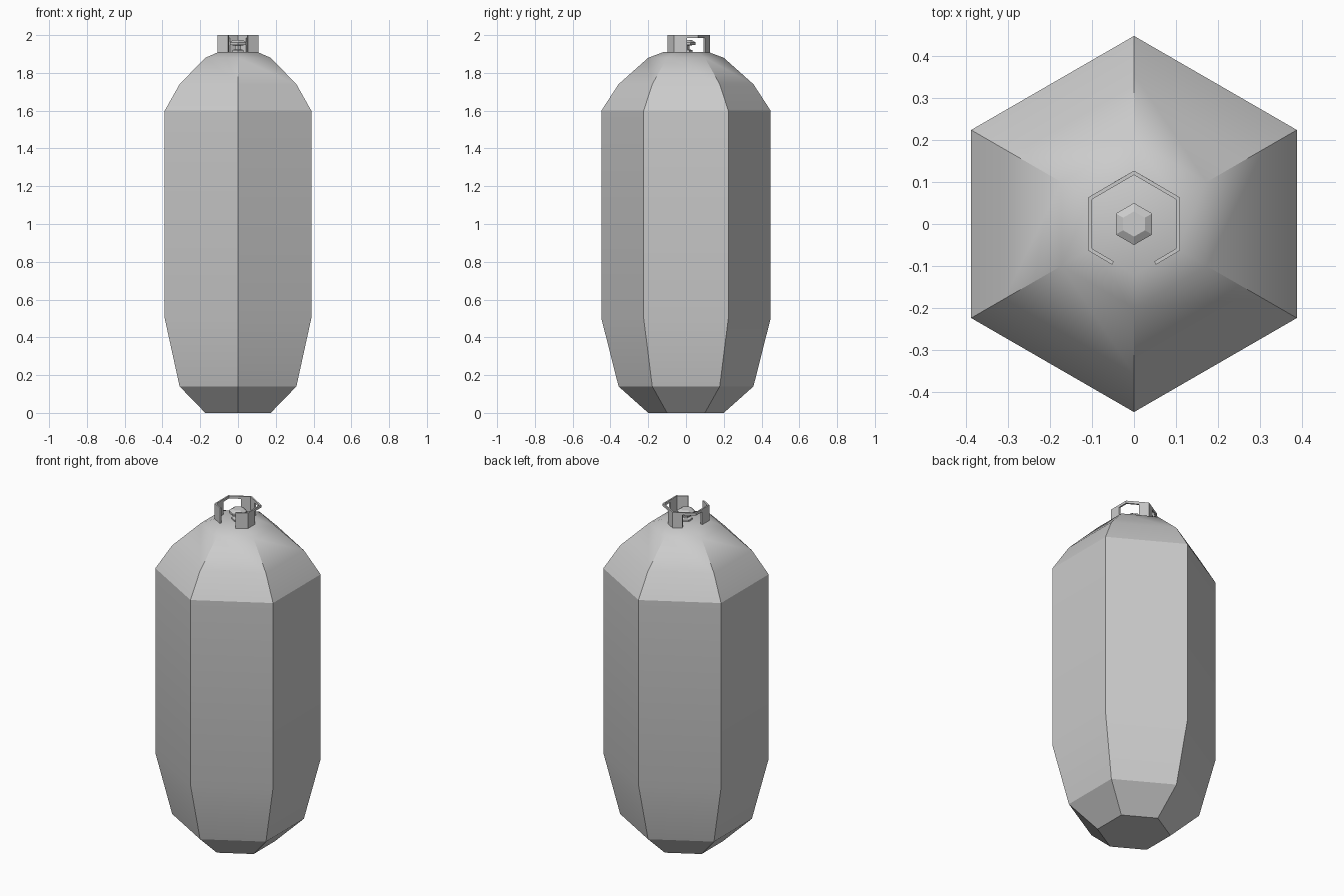
import bpy, bmesh
from math import pi, sin, cos, radians

if "Cube" in bpy.data.objects:
    bpy.data.objects.remove(bpy.data.objects["Cube"])


def finish(bm, name, angle=28):
    bmesh.ops.recalc_face_normals(bm, faces=bm.faces)
    mesh = bpy.data.meshes.new(name)
    bm.to_mesh(mesh)
    bm.free()
    ob = bpy.data.objects.new(name, mesh)
    bpy.context.collection.objects.link(ob)
    bpy.ops.object.select_all(action='DESELECT')
    ob.select_set(True)
    bpy.context.view_layer.objects.active = ob
    bpy.ops.object.shade_smooth_by_angle(angle=radians(angle))
    return ob


def hex_lathe(name, profile):
    """Six-sided turned solid, corners on the y axis; profile is (radius, z)."""
    bm = bmesh.new()
    rings = [[bm.verts.new((r * sin(i * pi / 3), r * cos(i * pi / 3), z)) for i in range(6)]
             for r, z in profile]
    for a, b in zip(rings, rings[1:]):
        for i in range(6):
            j = (i + 1) % 6
            bm.faces.new((a[i], a[j], b[j], b[i]))
    bm.faces.new(rings[0])
    bm.faces.new(rings[-1])
    return finish(bm, name)


def strip(name, path, z0, z1, inner=0.92):
    """Thin upright wall along an open path, thickened inwards."""
    bm = bmesh.new()
    secs = []
    for x, y in path:
        secs.append([bm.verts.new((x * s, y * s, z))
                     for s, z in ((1, z0), (1, z1), (inner, z1), (inner, z0))])
    for a, b in zip(secs, secs[1:]):
        for i in range(4):
            j = (i + 1) % 4
            bm.faces.new((a[i], a[j], b[j], b[i]))
    bm.faces.new(secs[0])
    bm.faces.new(secs[-1])
    return finish(bm, name)


# Tank body
hex_lathe("tank_body", [(0.2, 0), (0.357, 0.14), (0.448, 0.5), (0.448, 1.6),
                        (0.357, 1.74), (0.2, 1.88), (0.12, 1.91)])

# Collar: open at the front, with a hand hole on each side under the rim
R, X = 0.127, 0.109
right = [(0.052, -0.097), (X, -R / 2), (X, R / 2)]
left = [(-x, y) for x, y in reversed(right)]
strip("collar_rim", right + [(0, R)] + left, 1.985, 2.0)
strip("collar_back", [(0.047, 0.1), (0, R), (-0.047, 0.1)], 1.9, 1.985)
for side, s in (("right", 1), ("left", -1)):
    strip("collar_" + side, [(s * 0.052, -0.097), (s * X, -R / 2), (s * X, 0.005)], 1.9, 1.985)

# Valve stem with handwheel
hex_lathe("valve", [(0.035, 1.9), (0.035, 1.92), (0.018, 1.925), (0.018, 1.945),
                    (0.05, 1.948), (0.05, 1.962), (0.03, 1.974)])
